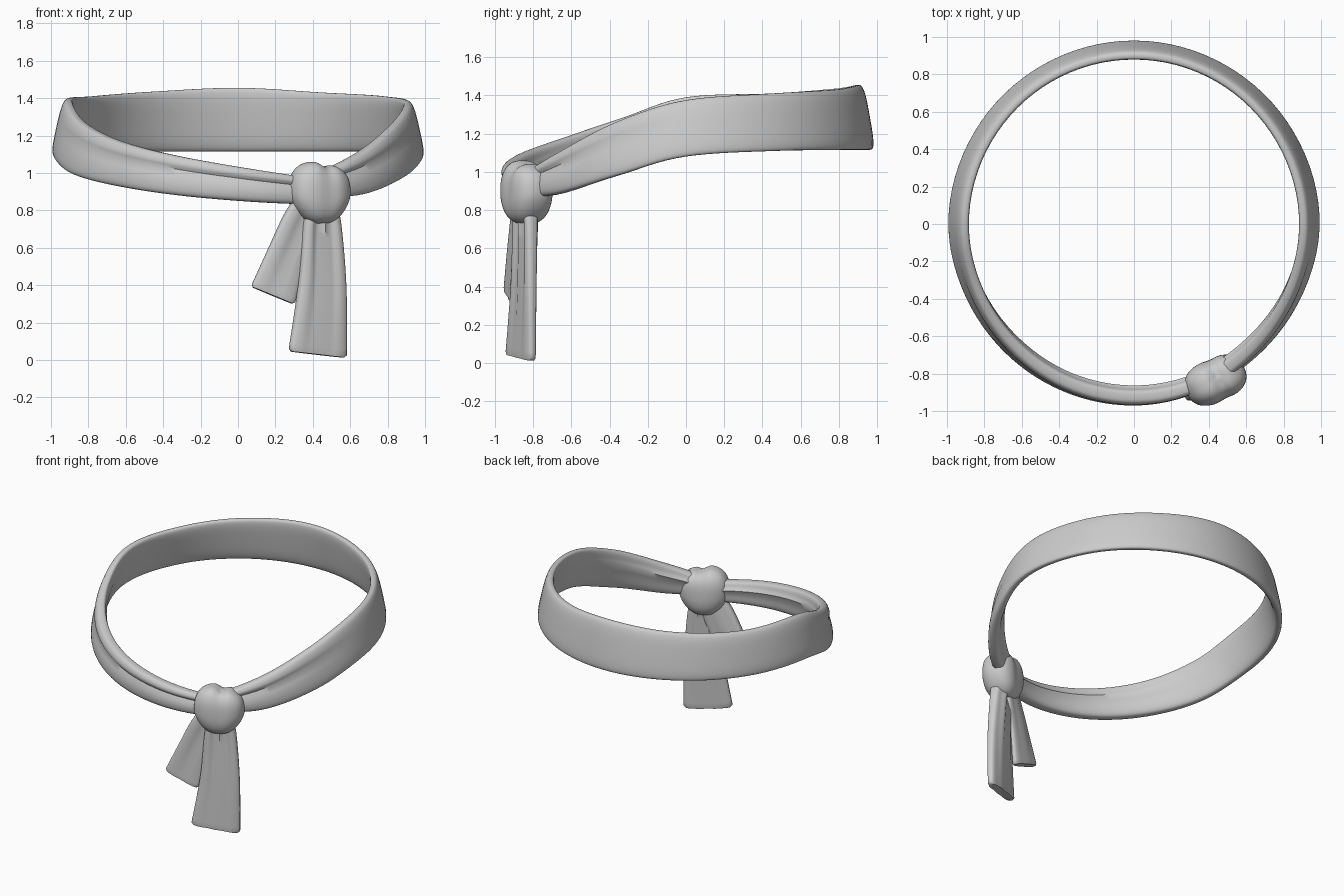
import bpy, math
from math import sin, cos, pi, exp, radians, copysign
from mathutils import Vector

if "Cube" in bpy.data.objects:
    bpy.data.objects.remove(bpy.data.objects["Cube"])

SIDES = 40


def power(v, p):
    return copysign(abs(v) ** p, v)


def spline(keys, steps):
    """Catmull-Rom through equally weighted rows of numbers."""
    rows = []
    n = len(keys) - 1
    for i in range(n):
        k = [keys[max(0, min(n, i + j))] for j in (-1, 0, 1, 2)]
        for s in range(steps):
            t = s / steps
            rows.append([0.5 * (2 * b + (c - a) * t + (2 * a - 5 * b + 4 * c - d) * t * t
                                + (3 * b - a - 3 * c + d) * t ** 3) for a, b, c, d in zip(*k)])
    rows.append(list(keys[-1]))
    return rows


def make_object(name, verts, faces):
    mesh = bpy.data.meshes.new(name)
    mesh.from_pydata(verts, [], faces)
    ob = bpy.data.objects.new(name, mesh)
    bpy.context.collection.objects.link(ob)
    bpy.ops.object.select_all(action='DESELECT')
    ob.select_set(True)
    bpy.context.view_layer.objects.active = ob
    bpy.ops.object.mode_set(mode='EDIT')
    bpy.ops.mesh.select_all(action='SELECT')
    bpy.ops.mesh.normals_make_consistent(inside=False)
    bpy.ops.object.mode_set(mode='OBJECT')
    bpy.ops.object.shade_smooth_by_angle(angle=radians(50))
    return ob


def cloth_strip(name, stations, grooves):
    """Loft of flat rounded sections; station = (edge A, edge B, thickness, fold depth)."""
    rings = []
    for a, b, thick, fold in stations:
        mid, half = (a + b) / 2, (a - b) / 2
        out = Vector((mid.x, mid.y, 0)).normalized()
        ring = []
        for k in range(SIDES):
            q = 2 * pi * k / SIDES
            u, v = power(cos(q), 0.6), power(sin(q), 0.6) * thick / 2
            v -= fold * sum(exp(-((u - g) / 0.2) ** 2) for g in grooves)
            ring.append(mid + half * u + out * v)
        rings.append(ring)

    # softened ends
    def end(r, inner):
        c = sum(r, Vector()) / SIDES
        d = (c - sum(inner, Vector()) / SIDES).normalized() * 0.014
        return [c + (p - c) * 0.92 + d for p in r]
    rings = [end(rings[0], rings[1])] + rings + [end(rings[-1], rings[-2])]
    faces = []
    for i in range(len(rings) - 1):
        for k in range(SIDES):
            m = (k + 1) % SIDES
            faces.append((i * SIDES + k, i * SIDES + m, (i + 1) * SIDES + m, (i + 1) * SIDES + k))
    last = (len(rings) - 1) * SIDES
    faces += [tuple(range(SIDES)), tuple(range(last, last + SIDES))]
    return make_object(name, [p for r in rings for p in r], faces)


# Waist band: angle, top radius, top z, bottom radius, bottom z, thickness, fold depth
band_keys = [
    (-64, 0.92, 0.99, 0.92, 0.87, 0.09, 0.020),
    (-45, 0.91, 1.11, 0.93, 0.885, 0.085, 0.020),
    (-22, 0.905, 1.27, 0.95, 0.98, 0.075, 0.010),
    (0, 0.905, 1.375, 0.97, 1.08, 0.07, 0.0),
    (30, 0.90, 1.41, 0.965, 1.11, 0.065, 0.0),
    (60, 0.90, 1.43, 0.96, 1.115, 0.065, 0.0),
    (90, 0.90, 1.455, 0.96, 1.115, 0.065, 0.0),
    (120, 0.90, 1.435, 0.96, 1.115, 0.065, 0.0),
    (150, 0.90, 1.41, 0.965, 1.11, 0.065, 0.0),
    (180, 0.905, 1.39, 0.97, 1.09, 0.07, 0.0),
    (202, 0.905, 1.28, 0.955, 1.0, 0.075, 0.006),
    (225, 0.91, 1.175, 0.94, 0.935, 0.085, 0.014),
    (250, 0.92, 1.09, 0.93, 0.88, 0.09, 0.018),
    (275, 0.925, 1.02, 0.925, 0.845, 0.09, 0.02),
    (296, 0.92, 0.97, 0.92, 0.83, 0.08, 0.02)]
stations = []
for ang, r1, z1, r2, z2, thick, fold in spline(band_keys, 8):
    c, s = cos(radians(ang)), sin(radians(ang))
    stations.append((Vector((r1 * c, r1 * s, z1)), Vector((r2 * c, r2 * s, z2)), thick, fold))
cloth_strip("waist_band", stations, [0.25])

# Hanging tails: left edge xyz, right edge xyz, thickness, fold depth
tails = {
    "front_tail": ([
        (0.38, -0.87, 0.86, 0.51, -0.81, 0.86, 0.10, 0.02),
        (0.35, -0.885, 0.72, 0.545, -0.80, 0.73, 0.085, 0.02),
        (0.325, -0.90, 0.40, 0.575, -0.80, 0.39, 0.075, 0.014),
        (0.275, -0.93, 0.06, 0.578, -0.80, 0.025, 0.065, 0.006)], [0.35, -0.35]),
    "back_tail": ([
        (0.33, -0.87, 0.90, 0.46, -0.80, 0.85, 0.08, 0.01),
        (0.25, -0.895, 0.78, 0.42, -0.82, 0.68, 0.075, 0.014),
        (0.165, -0.915, 0.60, 0.36, -0.85, 0.50, 0.07, 0.012),
        (0.075, -0.935, 0.405, 0.305, -0.88, 0.31, 0.06, 0.005)], [0.1]),
}
for name, (keys, grooves) in tails.items():
    cloth_strip(name, [(Vector(k[:3]), Vector(k[3:6]), k[6], k[7]) for k in spline(keys, 8)], grooves)

# Knot: boxy ball, tapered below, with a vertical crease dipping into its top
along, out, up = Vector((0.91, 0.42, 0)), Vector((0.42, -0.91, 0)), Vector((0, 0, 1))
centre = Vector((0.435, -0.835, 0.895))
bpy.ops.mesh.primitive_uv_sphere_add(segments=48, ring_count=32, radius=1)
knot = bpy.context.object
knot.name = "knot"
for v in knot.data.vertices:
    r = math.hypot(v.co.x, v.co.y)
    q = math.atan2(v.co.y, v.co.x)
    rr, c = power(r, 0.72), power(v.co.z, 0.8)
    a, b = rr * power(cos(q), 0.8), rr * power(sin(q), 0.8)
    taper = 1 - 0.30 * max(0, -c - 0.1) ** 1.2
    crease = exp(-((a - 0.1) / 0.22) ** 2)
    height = c * 0.168 - max(0, c) ** 2 * (0.026 * crease + 0.035 * max(0, a))
    depth = b * 0.118 * (1 - 0.14 * crease * max(0, 0.5 + c * 0.5))
    v.co = centre + along * (a * 0.168 * taper) + out * depth + up * height
bpy.ops.object.mode_set(mode='EDIT')
bpy.ops.mesh.select_all(action='SELECT')
bpy.ops.mesh.normals_make_consistent(inside=False)
bpy.ops.object.mode_set(mode='OBJECT')
bpy.ops.object.shade_smooth_by_angle(angle=radians(60))
